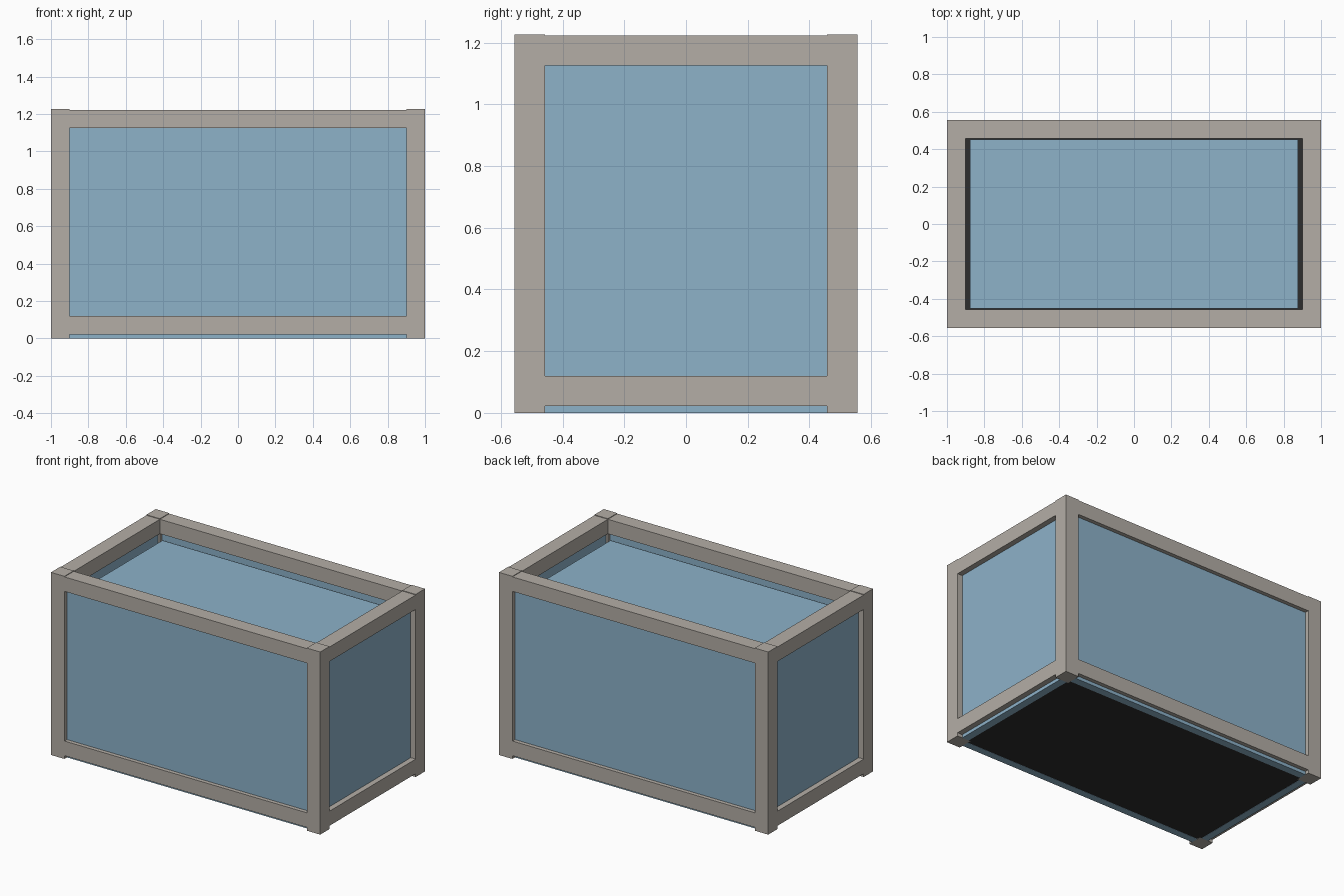
import bpy

cube = bpy.data.objects.get("Cube")
if cube:
    bpy.data.objects.remove(cube, do_unlink=True)


def material(name, color):
    mat = bpy.data.materials.new(name)
    mat.use_nodes = True
    mat.diffuse_color = (*color, 1)
    mat.node_tree.nodes["Principled BSDF"].inputs["Base Color"].default_value = (*color, 1)
    return mat


stone = material("warm grey frame", (0.456, 0.423, 0.381))
blue = material("water blue", (0.266, 0.445, 0.584))
black = material("charcoal", (0.026, 0.026, 0.026))


def box(name, low, high, mat):
    """Box between two opposite corners."""
    bpy.ops.mesh.primitive_cube_add(size=1)
    obj = bpy.context.object
    obj.name = name
    for vert in obj.data.vertices:
        vert.co = [high[i] if vert.co[i] > 0 else low[i] for i in range(3)]
    obj.data.materials.append(mat)
    return obj


def span(center_sign, inner, outer):
    """Ordered range on the positive or negative side of an axis."""
    return sorted((center_sign * inner, center_sign * outer))


# Overall half sizes, and the inner edges of the frame
HX, HY, HEIGHT = 1.0, 0.556, 1.226
IX, IY = 0.9, 0.457
# Glass inner and outer faces
GX, GY = (0.913, 0.963), (0.479, 0.529)
RAILS = {"bottom": (0.022, 0.12), "top": (1.125, 1.222)}

# Corner posts
for sx, side in ((-1, "right"), (1, "left")):
    for sy, end in ((-1, "front"), (1, "back")):
        x, y = span(sx, IX, HX), span(sy, IY, HY)
        box(f"{end}_{side}_post", (x[0], y[0], 0), (x[1], y[1], HEIGHT), stone)

# Front and back rails and glass panes
for sy, end in ((-1, "front"), (1, "back")):
    y = span(sy, IY, HY)
    for level, (z0, z1) in RAILS.items():
        box(f"{end}_{level}_rail", (-IX, y[0], z0), (IX, y[1], z1), stone)
    g = span(sy, *GY)
    box(f"{end}_glass", (-IX, g[0], 0), (IX, g[1], 1.15), blue)

# Side rails and glass panes
for sx, side in ((-1, "right"), (1, "left")):
    x = span(sx, IX, HX)
    for level, (z0, z1) in RAILS.items():
        box(f"{side}_{level}_rail", (x[0], -IY, z0), (x[1], IY, z1), stone)
    g = span(sx, *GX)
    box(f"{side}_glass", (g[0], -IY, 0), (g[1], IY, 1.15), blue)

# Tank floor and the body of water
box("tank_floor", (-GX[0], -GY[0], 0.001), (GX[0], GY[0], 0.04), black)
box("water", (-0.877, -0.452, 0.04), (0.877, 0.452, 1.088), blue)
